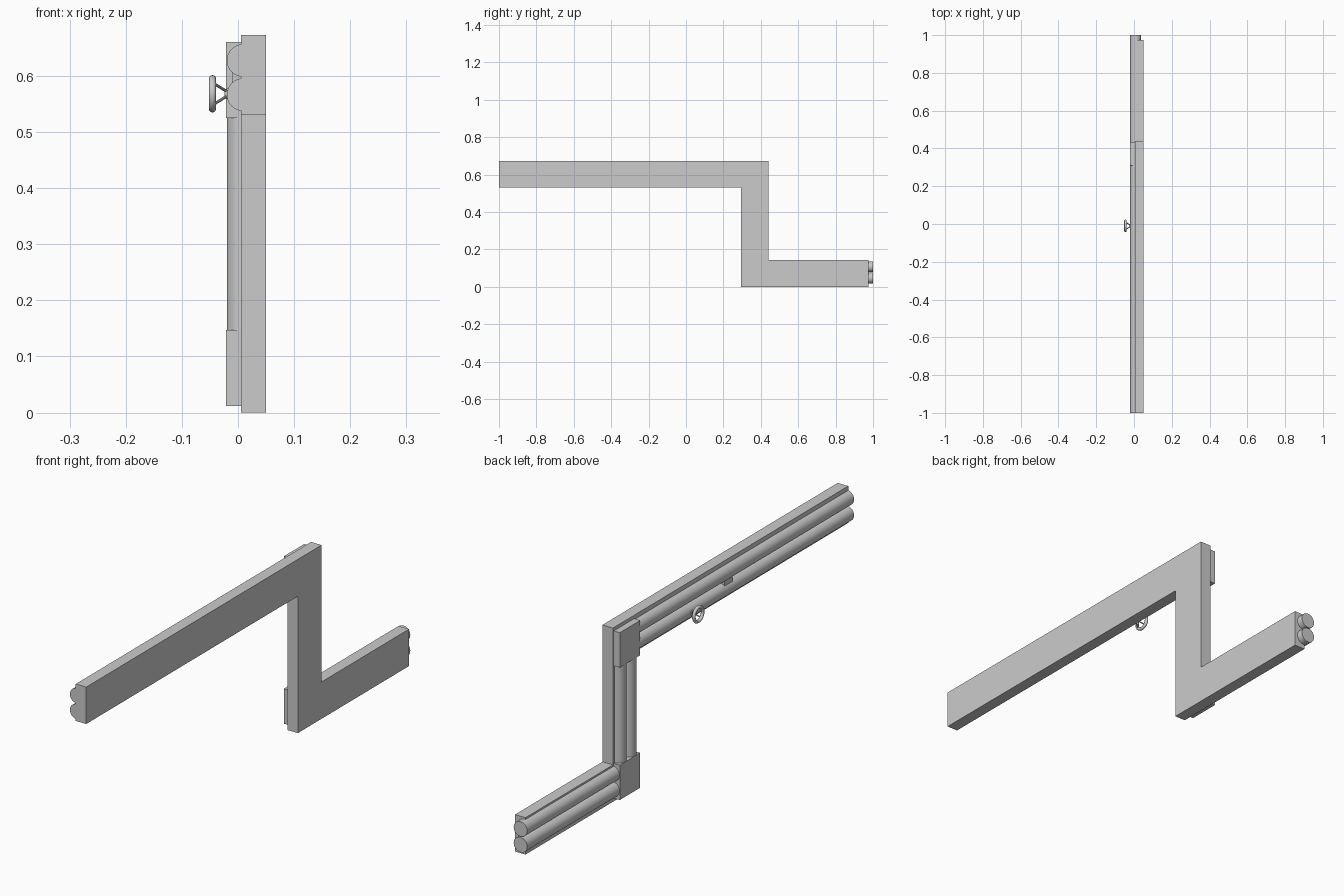
import bpy, bmesh, math
from mathutils import Vector

cube = bpy.data.objects.get("Cube")
if cube:
    bpy.data.objects.remove(cube)

grey = bpy.data.materials.new("light grey")
grey.use_nodes = True
colour = (0.6, 0.6, 0.6, 1)
grey.diffuse_color = colour
grey.node_tree.nodes["Principled BSDF"].inputs["Base Color"].default_value = colour


def finish(name, bm, smooth=False):
    bmesh.ops.recalc_face_normals(bm, faces=bm.faces)
    mesh = bpy.data.meshes.new(name)
    bm.to_mesh(mesh)
    bm.free()
    mesh.materials.append(grey)
    obj = bpy.data.objects.new(name, mesh)
    bpy.context.collection.objects.link(obj)
    if smooth:
        bpy.ops.object.select_all(action="DESELECT")
        obj.select_set(True)
        bpy.context.view_layer.objects.active = obj
        bpy.ops.object.shade_smooth_by_angle(angle=math.radians(35))
    return obj


def box(name, low, high):
    low, high = Vector(low), Vector(high)
    bm = bmesh.new()
    bmesh.ops.create_cube(bm, size=1)
    for v in bm.verts:
        v.co = (low + high) / 2 + v.co * (high - low)
    return finish(name, bm)


def rod(name, start, end, r1, r2=None, sides=32):
    start, end = Vector(start), Vector(end)
    axis = end - start
    bm = bmesh.new()
    bmesh.ops.create_cone(bm, cap_ends=True, segments=sides, radius1=r1,
                          radius2=r1 if r2 is None else r2, depth=axis.length)
    turn = Vector((0, 0, 1)).rotation_difference(axis).to_matrix()
    for v in bm.verts:
        v.co = turn @ v.co + (start + end) / 2
    return finish(name, bm, True)


# Stepped backing panel, extruded through its thickness
outline = [(-1, 0.53), (0.295, 0.53), (0.295, 0), (0.975, 0),
           (0.975, 0.143), (0.44, 0.143), (0.44, 0.673), (-1, 0.673)]
bm = bmesh.new()
face = bm.faces.new([bm.verts.new((0.005, y, z)) for y, z in outline])
side = bmesh.ops.extrude_face_region(bm, geom=[face])["geom"]
for v in side:
    if isinstance(v, bmesh.types.BMVert):
        v.co.x = 0.05
finish("panel", bm)

# Paired pipes along each run
px, r = 0.009, 0.029
for i, off in enumerate((-0.0305, 0.0305)):
    rod(f"upper_pipe_{i}", (px, -1, 0.597 + off), (px, 0.37, 0.597 + off), r)
    rod(f"upright_pipe_{i}", (px, 0.37 + off, 0.08), (px, 0.37 + off, 0.595), r)
    rod(f"lower_pipe_{i}", (px, 0.37, 0.077 + off), (px, 1, 0.077 + off), r)

# Corner boxes and the small bridge between the upper pipes
box("upper_corner_box", (-0.021, 0.31, 0.525), (0.01, 0.435, 0.66))
box("lower_corner_box", (-0.021, 0.31, 0.012), (0.01, 0.435, 0.147))
box("pipe_bridge", (-0.011, -0.27, 0.583), (0.015, -0.22, 0.617))

# Valve handwheel: rim, hub and four spokes
wy, wz = -0.01, 0.568
rim_r, tube = 0.027, 0.0064
bm = bmesh.new()
rings = []
for i in range(32):
    a = math.tau * i / 32
    ring = []
    for j in range(12):
        b = math.tau * j / 12
        d = rim_r + tube * math.cos(b)
        ring.append(bm.verts.new((-0.0455 + tube * math.sin(b),
                                  wy + d * math.cos(a), wz + d * math.sin(a))))
    rings.append(ring)
for i in range(32):
    p, q = rings[i], rings[(i + 1) % 32]
    for j in range(12):
        k = (j + 1) % 12
        bm.faces.new((p[j], p[k], q[k], q[j]))
finish("wheel_rim", bm, True)
rod("valve_stem", (-0.01, wy, wz), (-0.024, wy, wz), 0.013, 0.007, 16)
for i in range(4):
    a = math.pi / 4 + i * math.pi / 2
    c, s = math.cos(a), math.sin(a)
    rod(f"wheel_spoke_{i}", (-0.02, wy + 0.006 * c, wz + 0.006 * s),
        (-0.044, wy + rim_r * c, wz + rim_r * s), 0.0025, sides=10)
